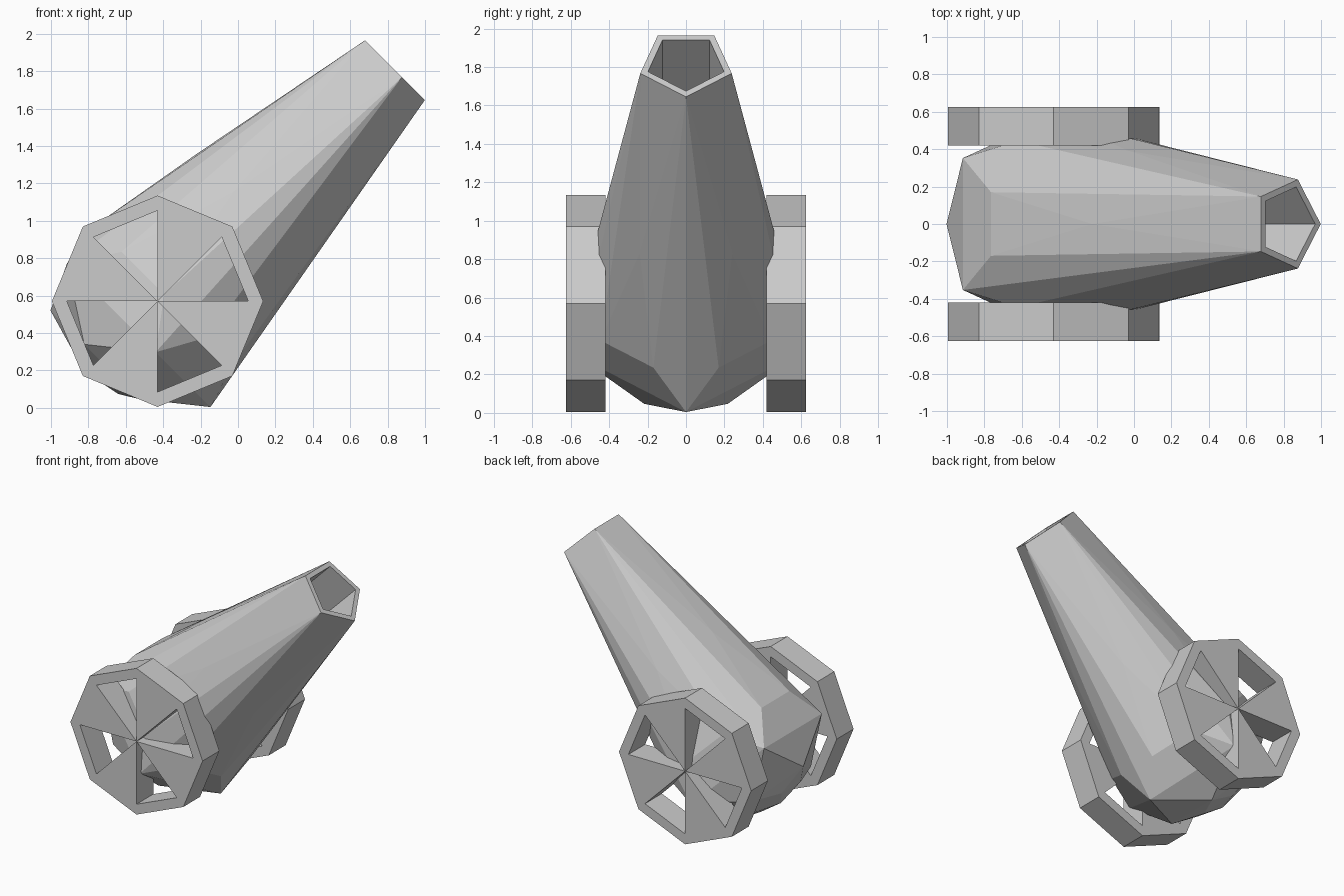
import bpy
import bmesh
from math import sin, cos, radians
from mathutils import Vector

cube = bpy.data.objects.get("Cube")
if cube:
    bpy.data.objects.remove(cube)

# One plain grey for everything
grey = bpy.data.materials.new("plain_grey")
grey.use_nodes = True
grey.diffuse_color = (0.6, 0.6, 0.6, 1)
grey.node_tree.nodes["Principled BSDF"].inputs["Base Color"].default_value = (0.6, 0.6, 0.6, 1)

AXLE = Vector((-0.43, 0, 0.57))
ALONG = Vector((1, 0, 1)).normalized()   # barrel direction
ACROSS = Vector((-1, 0, 1)).normalized()  # up, square to the barrel


def finish(bm, name):
    bmesh.ops.recalc_face_normals(bm, faces=bm.faces)
    mesh = bpy.data.meshes.new(name)
    bm.to_mesh(mesh)
    bm.free()
    mesh.materials.append(grey)
    obj = bpy.data.objects.new(name, mesh)
    bpy.context.collection.objects.link(obj)
    return obj


# Barrel: faceted hull over rings (distance along, radius, corners, first angle)
rings = [
    (1.77, 0.25, 5, 36),
    (0.80, 0.42, 5, 36),
    (0.70, 0.41, 5, 0),
    (0.05, 0.55, 10, 18),
    (-0.20, 0.60, 5, 36),
    (-0.44, 0.37, 5, 0),
    (-0.50, 0.20, 5, 36),
    (-0.54, 0, 1, 0),
]
bm = bmesh.new()
for dist, radius, corners, first in rings:
    for i in range(corners):
        a = radians(first + 360 * i / corners)
        bm.verts.new(AXLE + ALONG * dist + ACROSS * radius * cos(a)
                     + Vector((0, radius * sin(a), 0)))
hull = bmesh.ops.convex_hull(bm, input=bm.verts)
loose = [v for v in bm.verts if not v.link_faces]
bmesh.ops.delete(bm, geom=loose, context='VERTS')
bmesh.ops.recalc_face_normals(bm, faces=bm.faces)

# Muzzle: merge the end cap, inset it and sink the bore
cap = [f for f in bm.faces if f.normal.dot(ALONG) > 0.99]
if len(cap) > 1:
    bmesh.ops.dissolve_faces(bm, faces=cap)
cap = max(bm.faces, key=lambda f: f.normal.dot(ALONG))
bmesh.ops.inset_individual(bm, faces=[cap], thickness=0.042)
bore = bmesh.ops.extrude_discrete_faces(bm, faces=[cap])["faces"][0]
bmesh.ops.translate(bm, verts=bore.verts, vec=ALONG * -0.6)
finish(bm, "barrel")


# Wheels: eight-sided rim with every other sector filled as a spoke
def wheel(name, side):
    bm = bmesh.new()

    def ring(radius):
        return [bm.verts.new((AXLE.x + radius * cos(radians(45 * i)), side * 0.42,
                              AXLE.z + radius * sin(radians(45 * i)))) for i in range(8)]

    outer, inner = ring(0.565), ring(0.485)
    hub = bm.verts.new((AXLE.x, side * 0.42, AXLE.z))
    for i in range(8):
        j = (i + 1) % 8
        bm.faces.new((outer[i], outer[j], inner[j], inner[i]))
        if i % 2:
            bm.faces.new((inner[i], inner[j], hub))
    bmesh.ops.recalc_face_normals(bm, faces=bm.faces)
    out = bmesh.ops.extrude_face_region(bm, geom=bm.faces[:], use_keep_orig=True)
    moved = [g for g in out["geom"] if isinstance(g, bmesh.types.BMVert)]
    bmesh.ops.translate(bm, verts=moved, vec=(0, side * 0.205, 0))
    return finish(bm, name)


wheel("right_wheel", -1)
wheel("left_wheel", 1)
